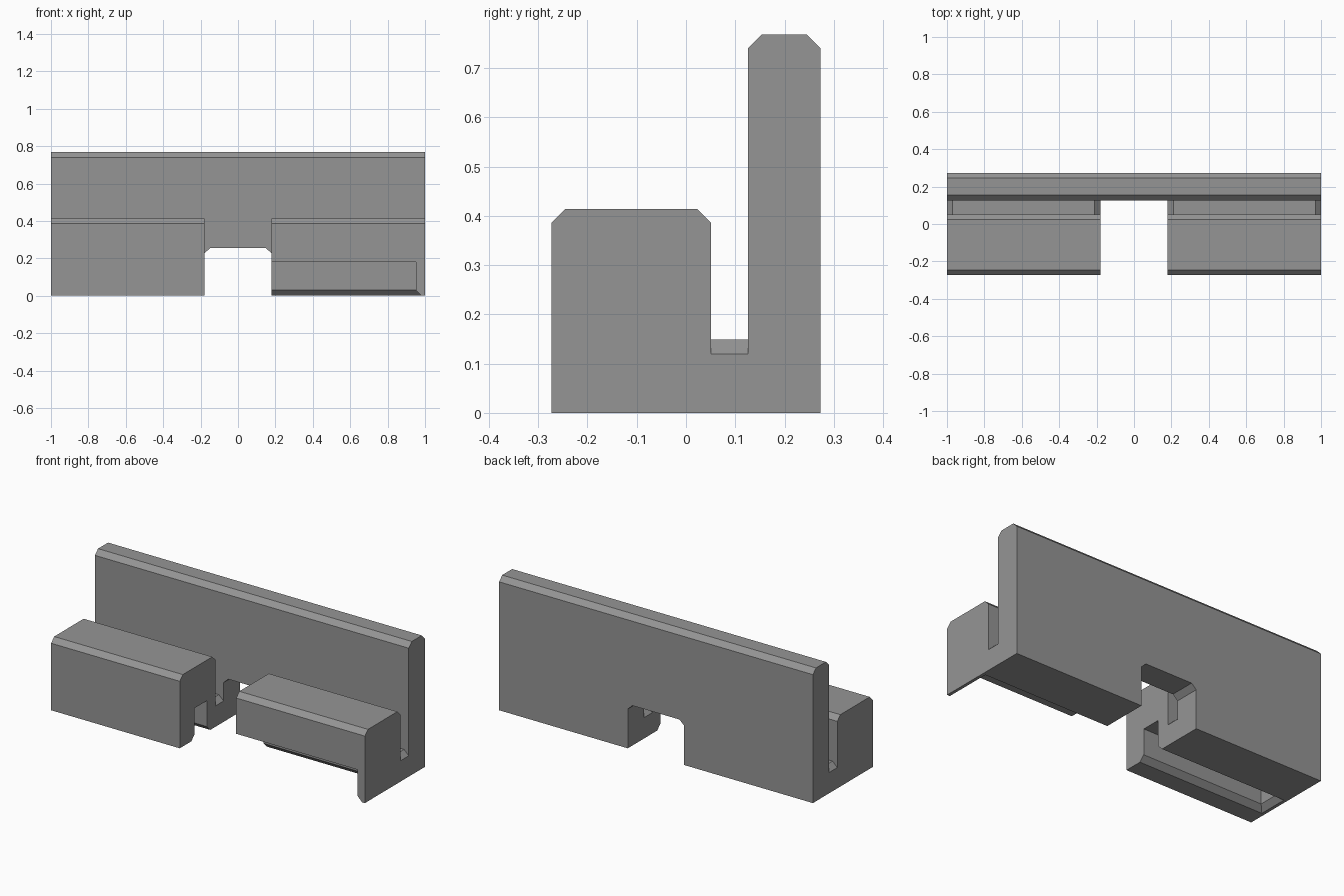
import bpy
import bmesh

if "Cube" in bpy.data.objects:
    bpy.data.objects.remove(bpy.data.objects["Cube"])

grey = bpy.data.materials.new("mid grey")
grey.diffuse_color = (0.3, 0.3, 0.3, 1)
grey.use_nodes = True
grey.node_tree.nodes["Principled BSDF"].inputs["Base Color"].default_value = grey.diffuse_color

C = 0.03          # chamfer size used everywhere
GAP = 0.18        # half width of the centre notch
Y0, Y1 = -0.273, 0.273


def loft(name, rings):
    """Closed solid through a list of matching point rings."""
    bm = bmesh.new()
    loops = [[bm.verts.new(p) for p in ring] for ring in rings]
    n = len(loops[0])
    for a, b in zip(loops, loops[1:]):
        for i in range(n):
            j = (i + 1) % n
            bm.faces.new((a[i], a[j], b[j], b[i]))
    bm.faces.new(loops[0][::-1])
    bm.faces.new(loops[-1])
    bmesh.ops.recalc_face_normals(bm, faces=bm.faces)
    mesh = bpy.data.meshes.new(name)
    bm.to_mesh(mesh)
    bm.free()
    obj = bpy.data.objects.new(name, mesh)
    bpy.context.collection.objects.link(obj)
    return obj


def rect(x0, x1, y0, y1, z, grow=0.0):
    return [(x0 - grow, y0 - grow, z), (x1 + grow, y0 - grow, z),
            (x1 + grow, y1 + grow, z), (x0 - grow, y1 + grow, z)]


def cut(body, cutter):
    mod = body.modifiers.new("cut", 'BOOLEAN')
    mod.operation = 'DIFFERENCE'
    mod.solver = 'EXACT'
    mod.object = cutter
    bpy.context.view_layer.objects.active = body
    bpy.ops.object.modifier_apply(modifier=mod.name)
    bpy.data.objects.remove(cutter, do_unlink=True)


# Cross-section: front block, slot, tall back wall
def section(x, floor):
    block, wall, s0, s1, c = 0.414, 0.768, 0.051, 0.126, 0.028
    pts = [(Y0, 0), (Y1, 0), (Y1, wall - c), (Y1 - c, wall), (s1 + c, wall),
           (s1, wall - c), (s1, floor), (s0, floor), (s0, block - c),
           (s0 - c, block), (Y0 + c, block), (Y0, block - c)]
    return [(x, y, z) for y, z in pts]


# Body, with the slot floor sloping down at each open end
LOW, HIGH = 0.12, 0.149
stations = [(-1, LOW), (-1 + C, HIGH), (-GAP - C, HIGH), (-GAP, LOW),
            (GAP, LOW), (GAP + C, HIGH), (1 - C, HIGH), (1, LOW)]
body = loft("bracket_body", [section(x, f) for x, f in stations])

# Centre gap in front of the wall
cut(body, loft("gap_cutter", [rect(-GAP, GAP, -0.5, 0.126, z) for z in (-0.1, 1)]))

# Chamfered notch under the wall
notch = [(-GAP, -0.1), (GAP, -0.1), (GAP, 0.226), (GAP - C, 0.254),
         (-GAP + C, 0.254), (-GAP, 0.226)]
cut(body, loft("notch_cutter", [[(x, y, z) for x, z in notch] for y in (-0.5, 0.5)]))

# Underside pockets with flared rims: left closed in front, right open in front
for x0, x1, y0 in ((-0.952, 0.0, -0.138), (0.0, 0.952, -0.5)):
    cut(body, loft("pocket_cutter", [rect(x0, x1, y0, -0.025, -0.03, 2 * C),
                                     rect(x0, x1, y0, -0.025, C),
                                     rect(x0, x1, y0, -0.025, 0.18)]))

body.data.materials.clear()
body.data.materials.append(grey)
for p in body.data.polygons:
    p.material_index = 0
    p.use_smooth = False
